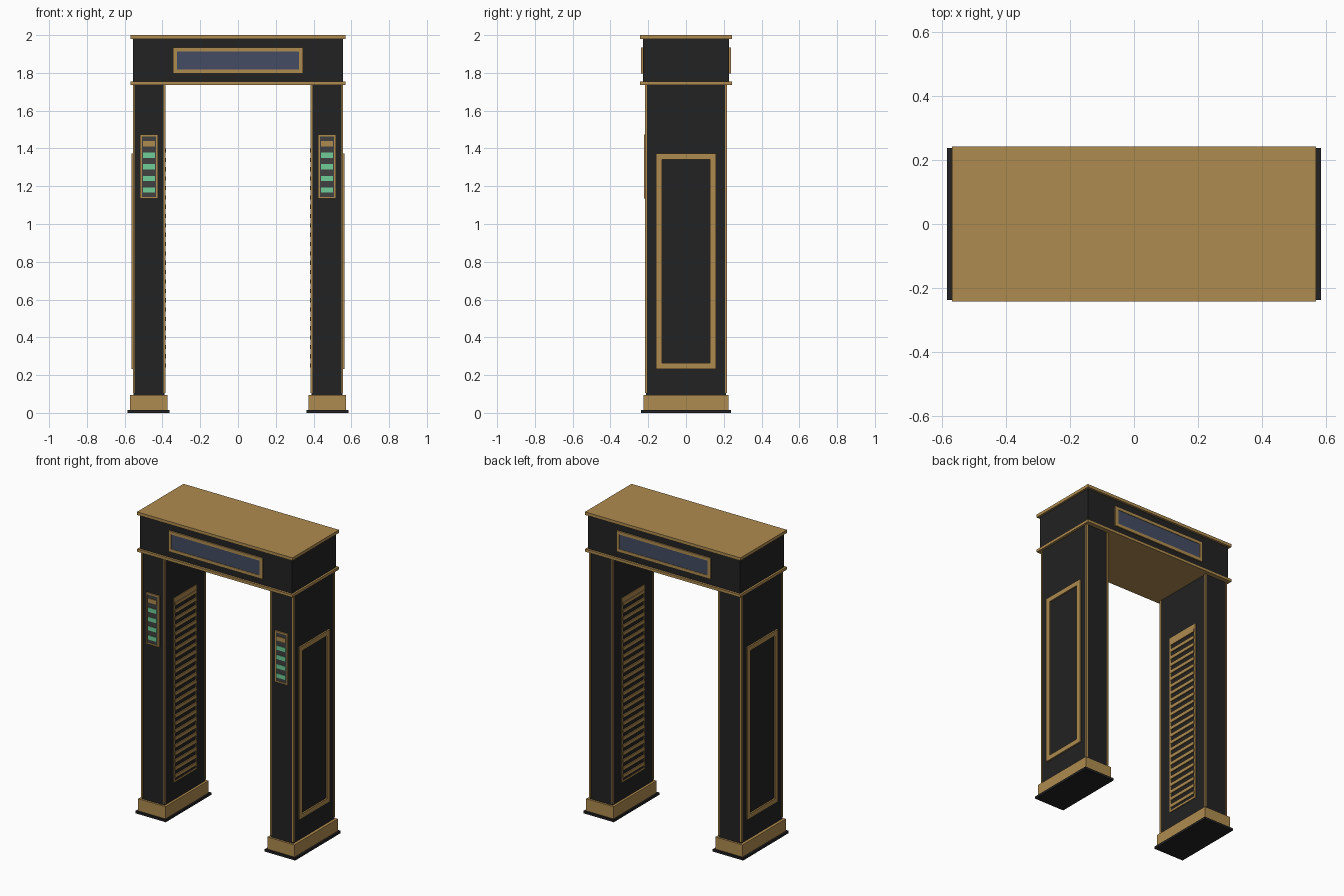
import bpy, bmesh
from mathutils import Matrix, Vector

if "Cube" in bpy.data.objects:
    bpy.data.objects.remove(bpy.data.objects["Cube"])


def material(name, r, g, b):
    m = bpy.data.materials.new(name)
    m.diffuse_color = (r, g, b, 1)
    m.use_nodes = True
    m.node_tree.nodes["Principled BSDF"].inputs["Base Color"].default_value = m.diffuse_color
    return m


BLACK = material("matte black", 0.016, 0.016, 0.016)
GOLD = material("brushed gold", 0.43, 0.26, 0.08)
GREY = material("dark grey", 0.052, 0.052, 0.052)
GREEN = material("indicator green", 0.16, 0.61, 0.31)
BLUE = material("screen blue", 0.056, 0.072, 0.125)


def boxes(name, mat, spans, tilt=None):
    """One object from boxes given as (x0, x1, y0, y1, z0, z1)."""
    bm = bmesh.new()
    for x0, x1, y0, y1, z0, z1 in spans:
        size = Vector((abs(x1 - x0), abs(y1 - y0), abs(z1 - z0)))
        mid = Vector((x0 + x1, y0 + y1, z0 + z1)) / 2
        m = Matrix.Translation(mid)
        if tilt:
            m = m @ Matrix.Rotation(tilt, 4, 'Y')
        bmesh.ops.create_cube(bm, size=1, matrix=m @ Matrix.Diagonal(size.to_4d()))
    mesh = bpy.data.meshes.new(name)
    bm.to_mesh(mesh)
    bm.free()
    mesh.materials.append(mat)
    ob = bpy.data.objects.new(name, mesh)
    bpy.context.collection.objects.link(ob)
    return ob


def frame(u0, u1, z0, z1, w):
    """Four (u0, u1, z0, z1) bars around a rectangle."""
    return [(u0, u0 + w, z0, z1), (u1 - w, u1, z0, z1),
            (u0 + w, u1 - w, z0, z0 + w), (u0 + w, u1 - w, z1 - w, z1)]


# Header beam with gold cap and soffit plates
boxes("header_beam", BLACK, [(-0.556, 0.556, -0.228, 0.228, 1.75, 1.985)])
boxes("top_cap", GOLD, [(-0.569, 0.569, -0.243, 0.243, 1.98, 2.0)])
boxes("soffit_plate", GOLD, [(-0.569, 0.569, -0.243, 0.243, 1.737, 1.755)])

# Display screens front and back
for side, s in (("front", -1), ("back", 1)):
    boxes(side + "_display_frame", GOLD,
          [(a, b, s * 0.226, s * 0.237, c, d)
           for a, b, c, d in frame(-0.344, 0.344, 1.796, 1.934, 0.021)])
    boxes(side + "_display_screen", BLUE,
          [(-0.325, 0.325, s * 0.226, s * 0.234, 1.815, 1.915)])

for side, s in (("left", -1), ("right", 1)):
    # Column, plinth and foot
    boxes(side + "_foot_pad", BLACK, [(s * 0.362, s * 0.585, -0.238, 0.238, 0, 0.015)])
    boxes(side + "_plinth", GOLD, [(s * 0.373, s * 0.572, -0.226, 0.226, 0.01, 0.095)])
    boxes(side + "_column", BLACK, [(s * 0.389, s * 0.553, -0.213, 0.213, 0.09, 1.74)])

    # Gold strips on the four column corners
    boxes(side + "_corner_trim", GOLD,
          [(s * cx - 0.005, s * cx + 0.005, cy - 0.005, cy + 0.005, 0.105, 1.74)
           for cx in (0.390, 0.552) for cy in (-0.211, 0.211)])

    # Raised frame on the outer face
    boxes(side + "_outer_panel_frame", GOLD,
          [(s * 0.55, s * 0.563, a, b, c, d)
           for a, b, c, d in frame(-0.159, 0.159, 0.233, 1.373, 0.031)])

    # Louvred grille on the inner face
    boxes(side + "_grille_backing", BLACK, [(s * 0.3865, s * 0.392, -0.115, 0.115, 0.22, 1.42)])
    boxes(side + "_grille_frame", GOLD,
          [(s * 0.384, s * 0.392, a, b, c, d)
           for a, b, c, d in frame(-0.12, 0.12, 0.21, 1.43, 0.012)]
          + [(s * 0.384, s * 0.392, -0.11, 0.11, 1.395, 1.425)])
    boxes(side + "_grille_slats", GOLD,
          [(s * 0.380, s * 0.392, -0.109, 0.109, z - 0.011, z + 0.011)
           for z in (0.25 + 0.0495 * i for i in range(24))])

    # Indicator panel on the front face
    c = s * 0.471
    boxes(side + "_indicator_frame", GOLD,
          [(a, b, -0.222, -0.21, z0, z1)
           for a, b, z0, z1 in frame(c - 0.048, c + 0.048, 1.134, 1.473, 0.01)])
    boxes(side + "_indicator_plate", GREY, [(c - 0.04, c + 0.04, -0.219, -0.21, 1.14, 1.466)])
    lamps = [(c - 0.032, c + 0.032, -0.223, -0.215, z - 0.014, z + 0.014)
             for z in (1.18 + 0.0613 * i for i in range(5))]
    boxes(side + "_green_lamps", GREEN, lamps[:4])
    boxes(side + "_gold_lamp", GOLD, lamps[4:])
